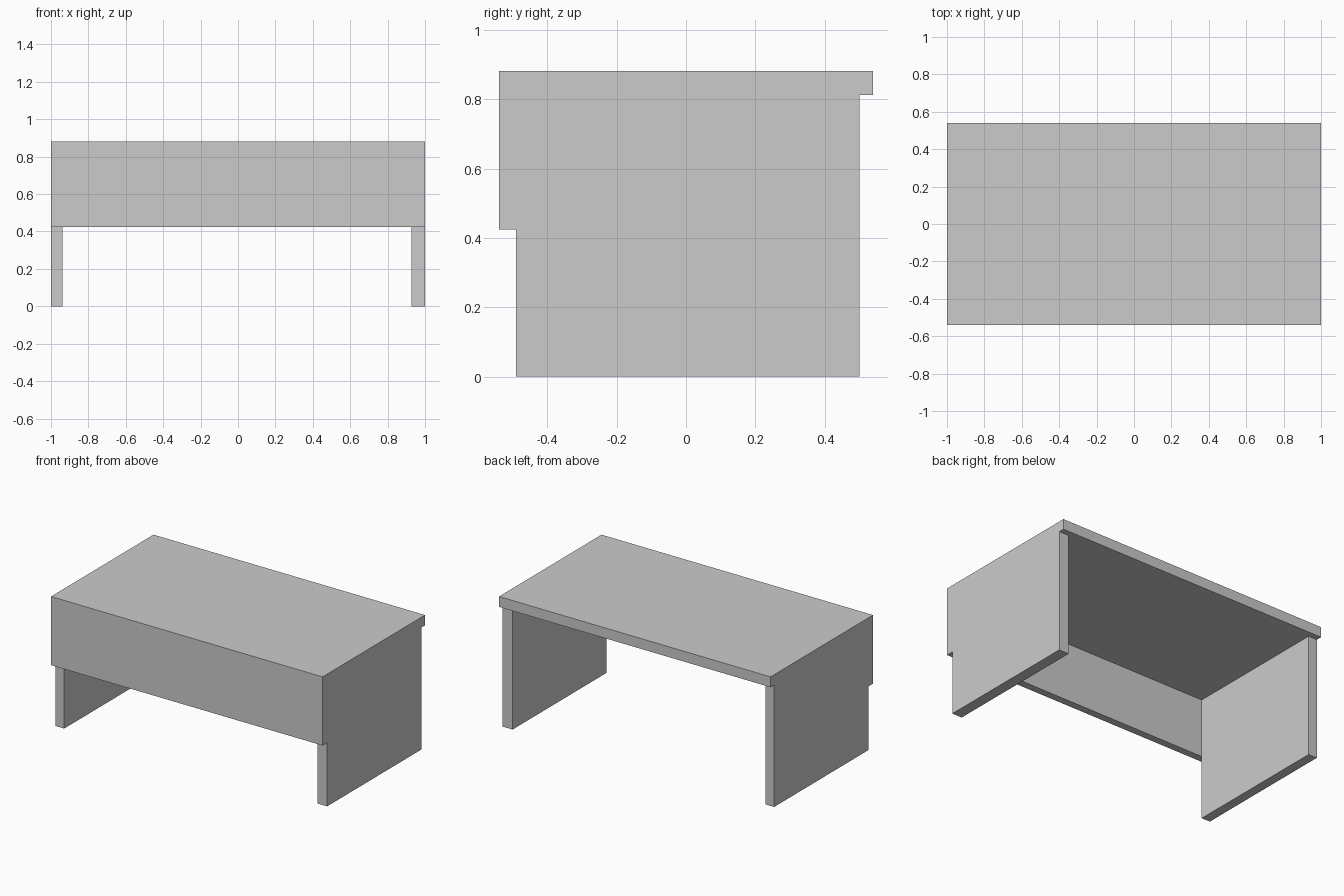
import bpy

if "Cube" in bpy.data.objects:
    bpy.data.objects.remove(bpy.data.objects["Cube"])


def box(name, x, y, z):
    """Add a box spanning the given (min, max) ranges."""
    spans = (x, y, z)
    bpy.ops.mesh.primitive_cube_add(size=1, location=[(a + b) / 2 for a, b in spans])
    ob = bpy.context.object
    ob.name = name
    ob.scale = [b - a for a, b in spans]
    bpy.ops.object.transform_apply(location=False, rotation=False, scale=True)
    return ob


TOP, UNDERSIDE = 0.881, 0.812
FRONT, BACK = -0.539, 0.539
LEG_FRONT, LEG_BACK = -0.49, 0.50

# Desk top slab, overhanging the legs at front and back
box("desk_top", (-1, 1), (FRONT, BACK), (UNDERSIDE, TOP))

# Modesty panel hanging under the front edge
box("front_panel", (-1, 1), (FRONT, LEG_FRONT), (0.424, UNDERSIDE))

# Slab legs, flush with the ends (the right one is slightly thicker)
for name, x in (("left_leg", (-1, -0.937)), ("right_leg", (0.927, 1))):
    box(name, x, (LEG_FRONT, LEG_BACK), (0, UNDERSIDE))
